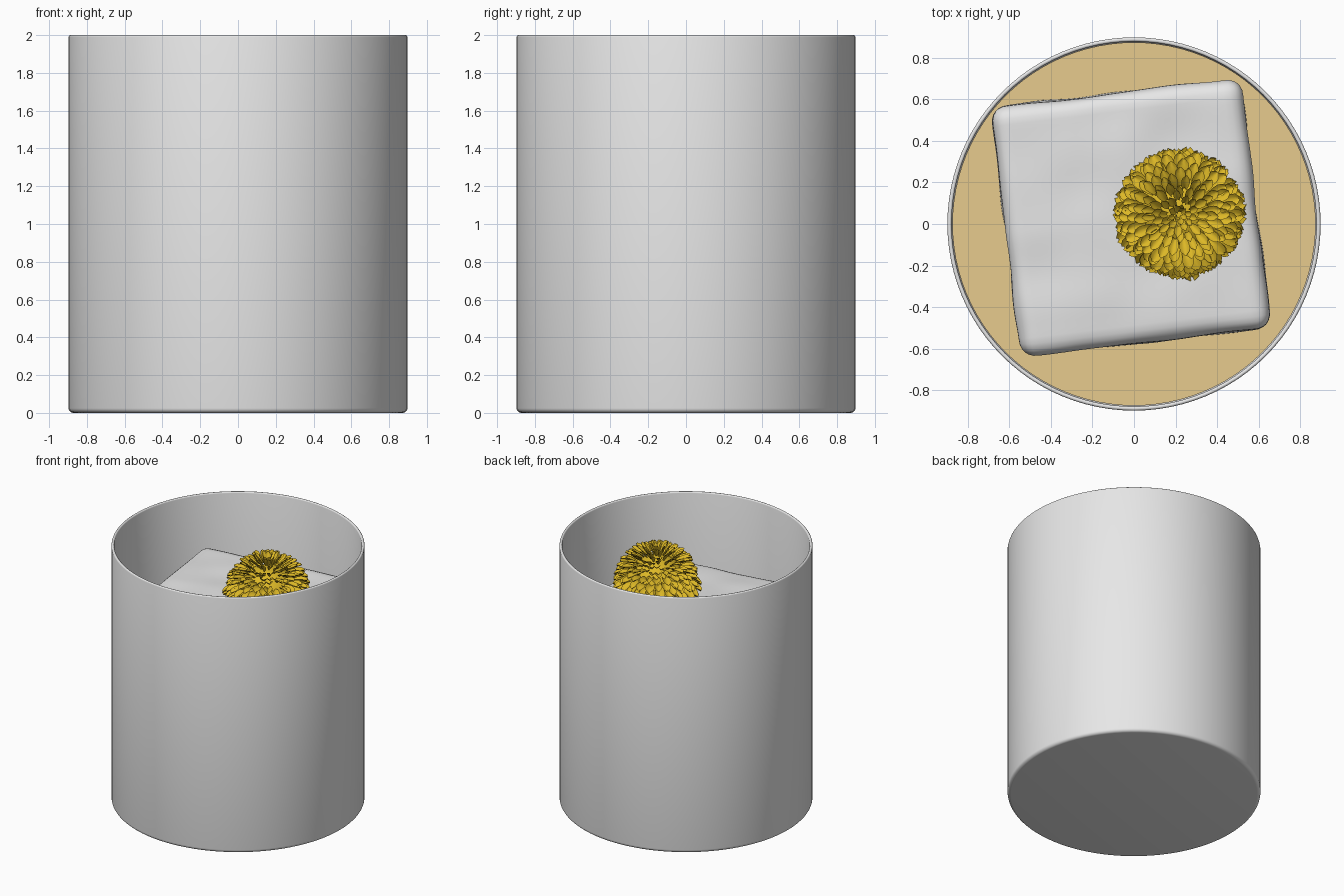
import bpy, bmesh, math, random
from mathutils import Vector, noise

random.seed(7)
cube = bpy.data.objects.get("Cube")
if cube:
    bpy.data.objects.remove(cube, do_unlink=True)


def material(name, colour):
    m = bpy.data.materials.new(name)
    m.use_nodes = True
    m.diffuse_color = (*colour, 1)
    m.node_tree.nodes["Principled BSDF"].inputs["Base Color"].default_value = (*colour, 1)
    return m


GLASS = material("pale grey glass", (0.8, 0.8, 0.8))
ICE = material("white ice", (0.8, 0.8, 0.8))
DRINK = material("amber liquid", (0.8, 0.6, 0.27))
PETAL = material("golden yellow petals", (0.72, 0.48, 0.02))


def finish(bm, name, mat, angle=40):
    mesh = bpy.data.meshes.new(name)
    bm.to_mesh(mesh)
    bm.free()
    mesh.materials.append(mat)
    ob = bpy.data.objects.new(name, mesh)
    bpy.context.collection.objects.link(ob)
    bpy.ops.object.select_all(action='DESELECT')
    ob.select_set(True)
    bpy.context.view_layer.objects.active = ob
    bpy.ops.object.shade_smooth_by_angle(angle=math.radians(angle))
    return ob


def lathe(name, profile, mat, segments=96):
    bm = bmesh.new()
    verts = [bm.verts.new((r, 0, z)) for r, z in profile]
    edges = [bm.edges.new(pair) for pair in zip(verts, verts[1:])]
    bmesh.ops.spin(bm, geom=verts + edges, axis=(0, 0, 1), cent=(0, 0, 0),
                   angle=math.tau, steps=segments)
    bmesh.ops.remove_doubles(bm, verts=bm.verts, dist=1e-5)
    bmesh.ops.recalc_face_normals(bm, faces=bm.faces)
    return finish(bm, name, mat)


def arc(cx, cz, radius, start, end, steps=5):
    angles = [math.radians(start + (end - start) * i / steps) for i in range(steps + 1)]
    return [(cx + radius * math.cos(a), cz + radius * math.sin(a)) for a in angles]


# Tumbler: rounded foot, thin wall with a rounded lip, thick base
tumbler = [(0, 0)] + arc(0.872, 0.025, 0.025, -90, 0)
tumbler += arc(0.887, 1.99, 0.01, 0, 180) + [(0.877, 0.16)]
tumbler += arc(0.837, 0.14, 0.04, 0, -90) + [(0, 0.1)]
lathe("glass_tumbler", tumbler, GLASS)

# Drink filling the lower part of the tumbler
LEVEL = 1.3
lathe("liquid", [(0, 0.11), (0.83, 0.11), (0.873, 0.16), (0.873, LEVEL), (0, LEVEL)], DRINK)

# Ice cube: rounded box with a gently uneven surface
HALF, ROUND, TOP = 0.605, 0.075, 1.6
bm = bmesh.new()
bmesh.ops.create_cube(bm, size=2 * HALF)
bmesh.ops.subdivide_edges(bm, edges=bm.edges, cuts=39, use_grid_fill=True)
core = HALF - ROUND
for v in bm.verts:
    inner = Vector([max(-core, min(core, c)) for c in v.co])
    out = (v.co - inner).normalized()
    v.co = inner + out * (ROUND + 0.012 * noise.noise(v.co * 4))
    v.co.z += 0.025 * v.co.y
ice = finish(bm, "ice_cube", ICE, 60)
ice.location = (-0.015, 0.03, TOP - HALF)
ice.rotation_euler.z = math.radians(6.9)

# Flower head: rings of spoon-shaped petals over a dome
CENTRE = Vector((0.22, 0.05, 1.66))
WIDE, TALL = 0.25, 0.24
ACROSS, ALONG = 4, 6


def add_petal(bm, tilt, spin, length, width, lift):
    """One petal rooted on the dome, leaning outward with a cupped, curling tip."""
    radial = Vector((math.cos(spin), math.sin(spin), 0))
    side = Vector((-math.sin(spin), math.cos(spin), 0))
    up = Vector((0, 0, 1))
    point = radial * WIDE * math.sin(tilt) + up * TALL * math.cos(tilt)
    point -= radial * length * 0.35
    rows = []
    for i in range(ALONG + 1):
        t = i / ALONG
        pitch = lift - 1.1 * t * math.sin(tilt)
        heading = radial * math.cos(pitch) + up * math.sin(pitch)
        normal = up * math.cos(pitch) - radial * math.sin(pitch)
        if i:
            point = point + heading * length / ALONG
        half = width / 2 * (0.45 + 0.55 * math.sin(math.pi * min(t, 0.7) / 1.4))
        half *= math.sqrt(max(0.06, 1 - max(0, (t - 0.65) / 0.35) ** 2))
        row = []
        for j in range(ACROSS + 1):
            s = 2 * j / ACROSS - 1
            cup = normal * (0.25 * width * (s * s - 1))
            row.append(bm.verts.new(CENTRE + point + side * half * s + cup))
        rows.append(row)
    for a, b in zip(rows, rows[1:]):
        for j in range(ACROSS):
            bm.faces.new((a[j], b[j], b[j + 1], a[j + 1]))


bm = bmesh.new()
RINGS = 11
for ring in range(RINGS):
    f = (ring + 0.4) / RINGS
    tilt = math.radians(6 + 92 * f)
    count = int(5 + 27 * math.sin(tilt))
    for k in range(count):
        spin = math.tau * (k + 0.5 * (ring % 2)) / count + random.uniform(-0.08, 0.08)
        size = random.uniform(0.88, 1.14)
        add_petal(bm, tilt + random.uniform(-0.05, 0.05), spin,
                  (0.07 + 0.07 * f) * size, (0.03 + 0.045 * f) * size,
                  math.radians(75 - 72 * f + random.uniform(-8, 8)))
bmesh.ops.recalc_face_normals(bm, faces=bm.faces)
finish(bm, "flower_petals", PETAL, 60)

# Solid heart of the flower, resting on the ice
heart = lathe("flower_heart", [(0, -0.09), (0.13, -0.08), (0.22, -0.02)]
              + [(0.22 * math.cos(a / 10), 0.2 * math.sin(a / 10)) for a in range(1, 15)]
              + [(0, 0.2)], PETAL, 32)
heart.location = CENTRE
